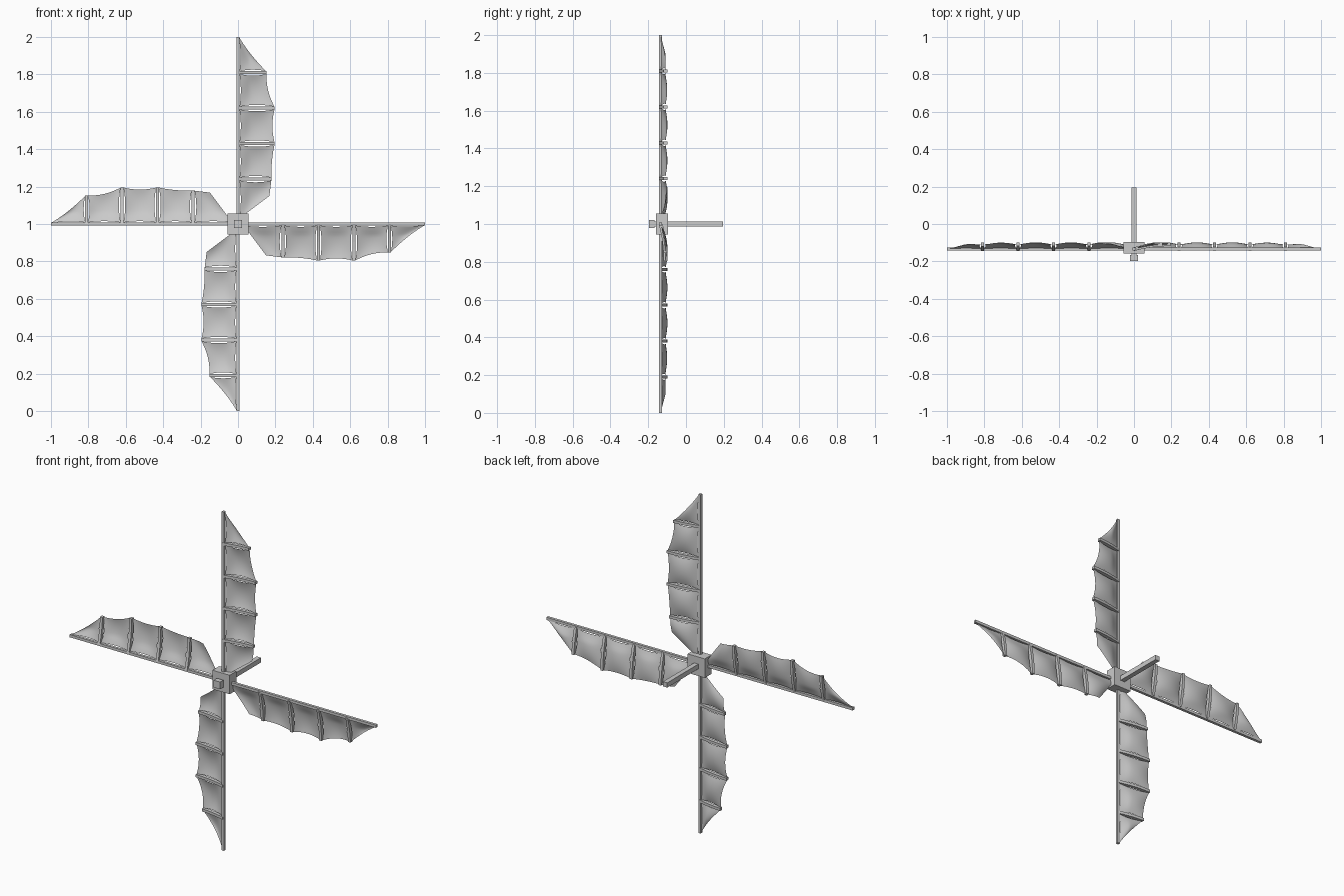
import bpy, math

if "Cube" in bpy.data.objects:
    bpy.data.objects.remove(bpy.data.objects["Cube"])

SPAR_Y = -0.134
HUB_Z = 1.0


def make_object(name, verts, faces, angle=0.0, smooth=False):
    mesh = bpy.data.meshes.new(name)
    mesh.from_pydata(verts, [], faces)
    mesh.update()
    ob = bpy.data.objects.new(name, mesh)
    bpy.context.collection.objects.link(ob)
    ob.location = (0, 0, HUB_Z)
    ob.rotation_euler = (0, angle, 0)
    if smooth:
        for p in mesh.polygons:
            p.use_smooth = True
    return ob


def box(name, lo, hi, angle=0.0):
    v = [(x, y, z) for x in (lo[0], hi[0]) for y in (lo[1], hi[1]) for z in (lo[2], hi[2])]
    f = [(0, 1, 3, 2), (4, 6, 7, 5), (0, 4, 5, 1), (2, 3, 7, 6), (0, 2, 6, 4), (1, 5, 7, 3)]
    return make_object(name, v, f, angle)


def camber(v):
    # depth of the sail across the blade
    t = min(max(v / 0.195, 0), 1)
    return SPAR_Y + 0.026 * (1 - (1 - t) ** 2)


def batten(name, u, width, angle, n=6):
    h, d = 0.008, 0.010
    verts, faces = [], []
    for i in range(n + 1):
        x = width * i / n
        y = camber(x)
        verts += [(x, y - d, u - h), (x, y + d, u - h), (x, y + d, u + h), (x, y - d, u + h)]
    for i in range(n):
        for j in range(4):
            k = (j + 1) % 4
            faces.append((4 * i + j, 4 * i + k, 4 * i + 4 + k, 4 * i + 4 + j))
    faces += [(3, 2, 1, 0), tuple(4 * n + j for j in range(4))]
    make_object(name, verts, faces, angle)


def panel(name, inner, outer, bows, angle, n=12):
    # inner / outer: ((u, v) at spar, (u, v) at free edge); edges bow towards the middle
    (a, b), (c, d) = inner, outer
    bow_in, bow_out, bow_free = bows
    verts, faces = [], []
    for i in range(n + 1):
        s = i / n
        for j in range(n + 1):
            t = j / n
            ps, pt = 4 * s * (1 - s), 4 * t * (1 - t)
            u, v = [(1 - s) * ((1 - t) * a[k] + t * b[k]) + s * ((1 - t) * c[k] + t * d[k])
                    for k in (0, 1)]
            u += pt * ((1 - s) * bow_in - s * bow_out)
            v += ps * ((1 - t) * 0.007 - t * bow_free)
            verts.append((v, camber(v) + 0.014 * ps * (0.35 + 0.65 * pt) * min(1, v / 0.06), u))
    for i in range(n):
        for j in range(n):
            p = i * (n + 1) + j
            faces.append((p, p + 1, p + n + 2, p + n + 1))
    make_object(name, verts, faces, angle, smooth=True)


# hub, axle and front cap
box("hub", (-0.056, -0.158, -0.056), (0.056, -0.095, 0.056))
box("axle", (-0.014, -0.18, -0.014), (0.014, 0.195, 0.014))
box("axle_cap", (-0.021, -0.197, -0.021), (0.021, -0.166, 0.021))

# four blades, each with a spar, battens and cloth panels
battens = [(0.24, 0.180), (0.43, 0.195), (0.62, 0.195), (0.81, 0.153)]
for k in range(4):
    ang = k * math.pi / 2
    box(f"spar_{k}", (-0.008, SPAR_Y - 0.008, 0.0), (0.008, SPAR_Y + 0.008, 1.0), ang)
    for i, (u, w) in enumerate(battens):
        batten(f"batten_{k}_{i}", u, w, ang)

    g = 0.007
    panel(f"sail_root_{k}", ((0.03, 0.008), (0.15, 0.168)),
          ((0.24 - g, 0.008), (0.24 - g, 0.178)), (0.0, 0.010, 0.0), ang)
    for i in range(3):
        (u0, w0), (u1, w1) = battens[i], battens[i + 1]
        panel(f"sail_{k}_{i}", ((u0 + g, 0.008), (u0 + g, w0)),
              ((u1 - g, 0.008), (u1 - g, w1)), (0.010, 0.010, (0.006, 0.011, 0.013)[i]), ang)
    panel(f"sail_tip_{k}", ((0.81 + g, 0.008), (0.81 + g, 0.150)),
          ((0.985, 0.006), (0.997, 0.007)), (0.008, 0.0, 0.009), ang)
